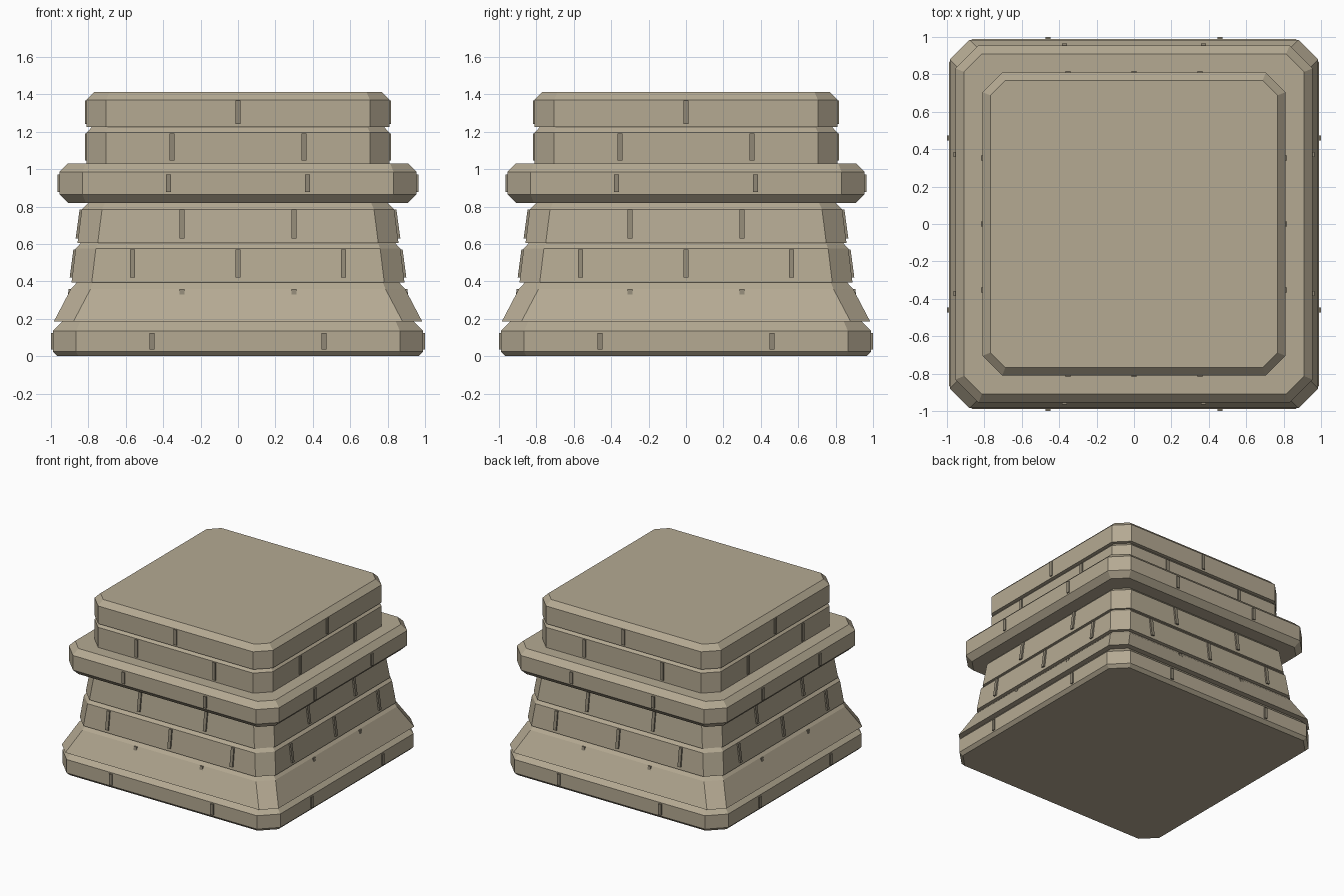
import bpy, bmesh
from math import pi
from mathutils import Matrix

if "Cube" in bpy.data.objects:
    bpy.data.objects.remove(bpy.data.objects["Cube"])


def material(name, rgb):
    m = bpy.data.materials.new(name)
    m.diffuse_color = (*rgb, 1)
    m.use_nodes = True
    m.node_tree.nodes["Principled BSDF"].inputs["Base Color"].default_value = m.diffuse_color
    return m


STONE = material("stone", (0.46, 0.40, 0.29))
JOINT = material("joint", (0.28, 0.245, 0.18))


def finish(name, bm, mat):
    bmesh.ops.recalc_face_normals(bm, faces=bm.faces)
    mesh = bpy.data.meshes.new(name)
    bm.to_mesh(mesh)
    bm.free()
    mesh.materials.append(mat)
    bpy.context.collection.objects.link(bpy.data.objects.new(name, mesh))


def course(name, profile, cut):
    """Loft a corner-cut square through (half width, z) rings."""
    bm = bmesh.new()
    rings = []
    for h, z, inset in profile:
        a = h - (cut - 0.586 * inset)
        pts = [(h, -a), (h, a), (a, h), (-a, h), (-h, a), (-h, -a), (-a, -h), (a, -h)]
        rings.append([bm.verts.new((x, y, z)) for x, y in pts])
    for lo, hi in zip(rings, rings[1:]):
        for i in range(8):
            j = (i + 1) % 8
            bm.faces.new((lo[i], lo[j], hi[j], hi[i]))
    bm.faces.new(rings[0][::-1])
    bm.faces.new(rings[-1])
    finish(name, bm, STONE)


def joints(name, xs, z0, z1, out0, out1):
    """Upright joint strips on all four sides, leaning from out0 to out1."""
    bm = bmesh.new()
    for side in range(4):
        for x in xs:
            verts = bmesh.ops.create_cube(bm, size=1)["verts"]
            for v in verts:
                top = v.co.z > 0
                out = (out1 if top else out0) - (0.03 if v.co.y > 0 else 0)
                v.co = (x + v.co.x * 0.026, -out, z1 if top else z0)
            bmesh.ops.rotate(bm, verts=verts, matrix=Matrix.Rotation(side * pi / 2, 3, 'Z'))
    finish(name, bm, JOINT)


# Stone courses: rings of (half width, z, bevel inset), then corner cut
course("base_course", [(0.965, 0.0, 0.025), (0.99, 0.025, 0), (0.99, 0.135, 0), (0.94, 0.185, 0.05)], 0.125)
course("flared_course", [(0.985, 0.185, 0), (0.893, 0.36, 0), (0.86, 0.395, 0.033)], 0.105)
course("lower_wall_course", [(0.89, 0.395, 0), (0.868, 0.575, 0), (0.835, 0.61, 0.033)], 0.108)
course("upper_wall_course", [(0.858, 0.605, 0), (0.835, 0.785, 0), (0.80, 0.82, 0.033)], 0.108)
course("collar", [(0.91, 0.82, 0.045), (0.955, 0.865, 0), (0.955, 0.985, 0), (0.91, 1.03, 0.045)], 0.123)
course("lower_cap_course", [(0.81, 1.03, 0), (0.81, 1.195, 0), (0.78, 1.226, 0.03)], 0.105)
course("top_cap_course", [(0.81, 1.225, 0), (0.81, 1.37, 0), (0.768, 1.412, 0.042)], 0.105)

# Joints between the stones
joints("base_joints", (-0.46, 0.46), 0.035, 0.125, 1.0, 1.0)
joints("flared_joints", (-0.3, 0.3), 0.33, 0.358, 0.91, 0.905)
joints("lower_wall_joints", (-0.565, 0, 0.565), 0.42, 0.57, 0.9, 0.88)
joints("upper_wall_joints", (-0.3, 0.3), 0.63, 0.783, 0.868, 0.847)
joints("collar_joints", (-0.372, 0.372), 0.877, 0.972, 0.964, 0.964)
joints("lower_cap_joints", (-0.353, 0.353), 1.045, 1.19, 0.819, 0.819)
joints("top_cap_joints", (0,), 1.24, 1.367, 0.819, 0.819)
